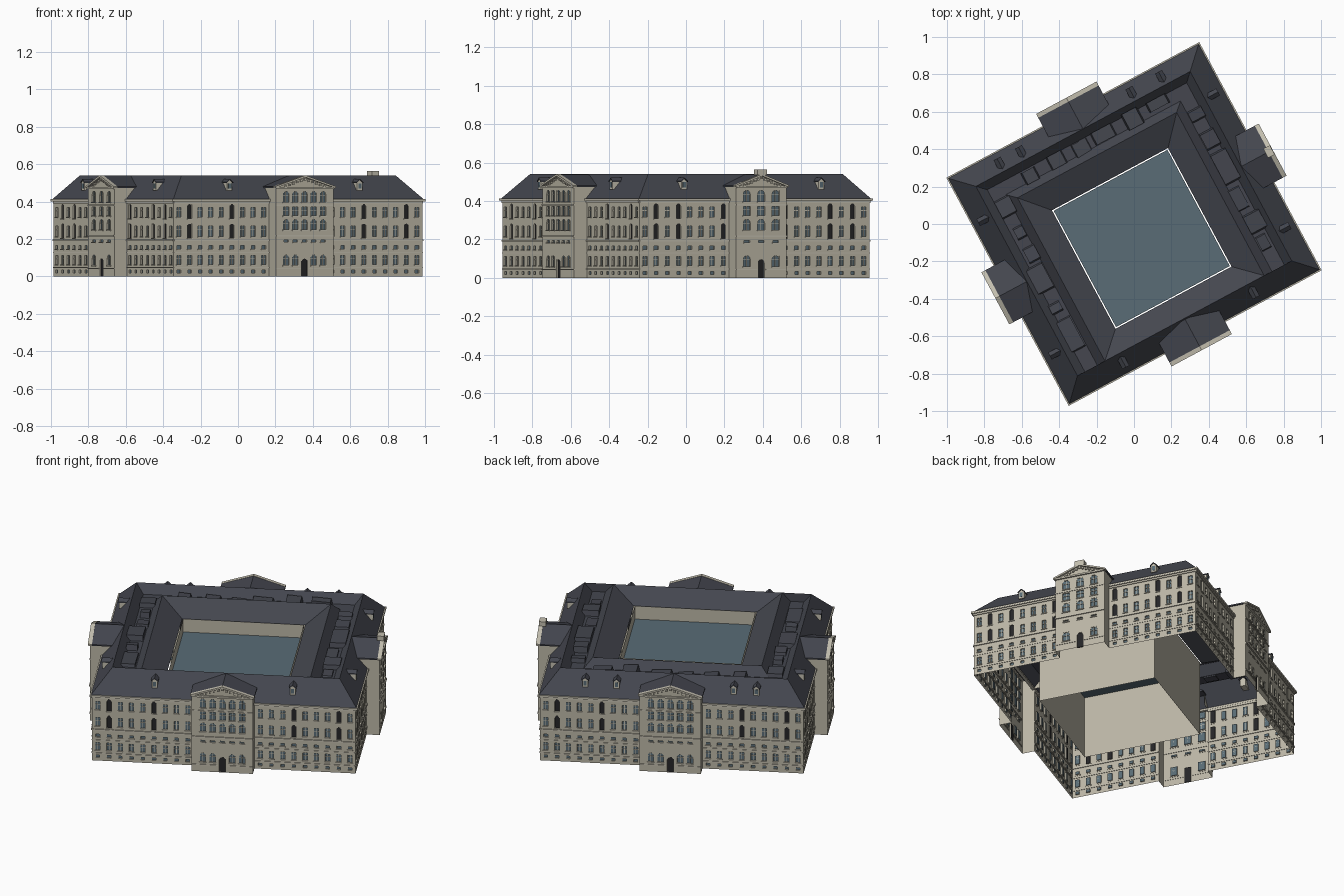
import bpy, bmesh, math, random
from mathutils import Matrix, Vector

if "Cube" in bpy.data.objects:
    bpy.data.objects.remove(bpy.data.objects["Cube"])

random.seed(4)
ROT = Matrix.Rotation(math.radians(28.2), 4, 'Z')
COL = {"wall": (.50, .47, .38, 1), "trim": (.55, .52, .43, 1), "roof": (.058, .062, .078, 1),
       "glass": (.10, .15, .18, 1), "dark": (.018, .018, .02, 1)}
MATS = {}
for n, c in COL.items():
    MATS[n] = bpy.data.materials.new(n)
    MATS[n].diffuse_color = c
PARTS = {}


def poly(part, mat, pts):
    bm = PARTS.setdefault((part, mat), bmesh.new())
    return bm.faces.new([bm.verts.new(p) for p in pts])


def prism(part, mat, f, prof, d0, d1):
    """Extrude an (s, z) outline through the wall direction d."""
    n = len(prof)
    poly(part, mat, [f(s, d1, z) for s, z in prof])
    poly(part, mat, [f(s, d0, z) for s, z in reversed(prof)])
    for i in range(n):
        a, b = prof[i], prof[(i + 1) % n]
        poly(part, mat, [f(a[0], d1, a[1]), f(a[0], d0, a[1]), f(b[0], d0, b[1]), f(b[0], d1, b[1])])


def box(part, mat, f, s0, s1, d0, d1, z0, z1):
    prism(part, mat, f, [(s0, z0), (s1, z0), (s1, z1), (s0, z1)], d0, d1)


def frame(k):
    """Side k (0 front, 1 right, 2 back, 3 left): s along wall, d outward, z up."""
    r = Matrix.Rotation(k * math.pi / 2, 3, 'Z')
    return lambda s, d, z: r @ Vector((s, -d, z))


def facade(f, s0, s1, d, top, wins):
    """Wall sheet with recessed windows; wins = (s, width, z0, z1, arched, dark)."""
    rects = [(s - w / 2, s + w / 2, a, b) for s, w, a, b, _, _ in wins]
    xs = sorted({s0, s1} | {round(v, 5) for r in rects for v in r[:2]})
    zs = sorted({0, top} | {v for r in rects for v in r[2:]})
    for x0, x1 in zip(xs, xs[1:]):
        for z0, z1 in zip(zs, zs[1:]):
            mx, mz = (x0 + x1) / 2, (z0 + z1) / 2
            if not any(r[0] < mx < r[1] and r[2] < mz < r[3] for r in rects):
                poly("outer_walls", "wall", [f(x0, d, z0), f(x1, d, z0), f(x1, d, z1), f(x0, d, z1)])
    for (x0, x1, z0, z1), (s, w, _, _, arched, dark) in zip(rects, wins):
        b = d - .008
        poly("dark_openings" if dark else "window_glass", "dark" if dark else "glass",
             [f(x0, b, z0), f(x1, b, z0), f(x1, b, z1), f(x0, b, z1)])
        loop = [(x0, z0), (x1, z0), (x1, z1), (x0, z1)]
        for p, q in zip(loop, loop[1:] + loop[:1]):
            poly("window_reveals", "wall", [f(p[0], d, p[1]), f(q[0], d, q[1]), f(q[0], b, q[1]), f(p[0], b, p[1])])
        if arched:
            h = w / 2
            for sg in (-1, 1):
                arc = [(s + sg * h * math.cos(t * math.pi / 8), z1 - h + h * math.sin(t * math.pi / 8)) for t in range(5)]
                poly("arch_corners", "wall", [f(a, d - .001, z) for a, z in arc + [(s + sg * h, z1)]])
        if z1 - z0 > .03 and not dark:
            box("window_bars", "trim", f, s - .0015, s + .0015, b, b + .004, z0, z1)
            box("window_bars", "trim", f, x0, x1, b, b + .004, z0 + .6 * (z1 - z0), z0 + .6 * (z1 - z0) + .003)
        if z0 > .05:
            box("window_sills", "trim", f, x0 - .004, x1 + .004, d - .002, d + .005, z0 - .006, z0)


# four street fronts, each with a projecting gabled bay
for k in range(4):
    f = frame(k)
    side = k % 2
    S, D, W = ((.754, .679, .175), (.679, .754, .15))[side]
    n, tall = ((9, (3, 7)), (8, (0, 4, 6)))[side]
    for sg in (-1, 1):
        wins = []
        for i in range(n):
            s = sg * (W + (S - W) * (i + .5) / n)
            t = i in tall
            wins += [(s, .026, .31 if t else .318, .385 if t else .37, t, t),
                     (s, .026, .205 if t else .215, .282 if t else .27, t, t),
                     (s, .024, .148, .165, False, False), (s, .026, .065, .112, False, False),
                     (s, .022, .018, .034, False, False)]
        a, b = sorted((sg * W, sg * S))
        facade(f, a, b, D, .41, wins)
        for z0, z1, o in ((.19, .198, .006), (.126, .131, .003), (.044, .05, .004), (.39, .40, .005), (.40, .412, .012)):
            box("string_courses", "trim", f, a, b, D - .004, D + o, z0, z1)
        # bay cheeks
        poly("bay_side_walls", "wall", [f(sg * W, D - .05, 0 + .41), f(sg * W, D, .41), f(sg * W, D, 0), f(sg * W, D + .075, 0),
                                        f(sg * W, D + .075, .475), f(sg * W, D - .05, .475)])
    # bay front with windows and a central door
    B = D + .075
    cols = (-.085, 0, .085) if side else (-.112, -.056, 0, .056, .112)
    ww = .042 if side else .034
    wins = []
    for s in cols:
        wins += [(s, ww, .398, .455, True, False), (s, ww, .325, .372, False, False), (s, ww, .25, .305, True, False),
                 (s, ww * .8, .185, .195, False, False)]
        wins.append((s, .036, 0, .095, True, True) if s == 0 else (s, ww, .06, .115, True, False))
    facade(f, -W, W, B, .475, wins)
    for z0, z1, o in ((.213, .221, .006), (.04, .046, .004), (.378, .384, .004), (.468, .478, .01)):
        gap = z0 < .1
        for a, b in ([(-W, -.025), (.025, W)] if gap else [(-W, W)]):
            box("bay_string_courses", "trim", f, a, b, B - .003, B + o, z0, z1)
    # pediment, raking cornice with blocks, gable roof
    poly("pediment_wall", "wall", [f(-W, B, .475), f(W, B, .475), f(0, B, .533)])
    e = W + .008
    prism("raking_cornice", "trim", f, [(-e, .472), (0, .53), (e, .472), (e, .482), (0, .541), (-e, .482)], B - .012, B + .012)
    for i in range(-6, 7):
        s = i * W / 7.5
        z = .526 - .058 * abs(s) / W
        box("pediment_blocks", "trim", f, s - .006, s + .006, B, B + .008, max(z - .012, .475), z)
    prism("bay_roof", "roof", f, [(-e, .473), (e, .473), (e, .481), (0, .539), (-e, .481)], D - .10, B - .012)
    if k == 1:
        box("gable_cap", "trim", f, -.028, .028, B - .03, B + .01, .535, .563)
    # dormers
    for s in ((-.40, .39), (-.40, .41), (-.5, -.32, .35, .48), (-.40, .41))[k]:
        prism("dormer_fronts", "trim", f, [(s - .016, .46), (s + .016, .46), (s + .016, .502), (s, .516), (s - .016, .502)], D - .09, D - .028)
        prism("dormer_roofs", "roof", f, [(s - .021, .499), (s, .517), (s + .021, .499), (s + .021, .504), (s, .522), (s - .021, .504)], D - .10, D - .024)
        box("dormer_windows", "glass", f, s - .009, s + .009, D - .03, D - .026, .47, .498)

# ring roof: eave, outer ridge, gutter, inner ridge, court eave (half width, front, back, z)
R = [(.762, -.687, .687, .41), (.65, -.572, .577, .54), (.605, -.572, .532, .488), (.53, -.572, .462, .488),
     (.483, -.572, .418, .54), (.352, -.447, .272, .468)]
rings = [[Vector((-h, a, z)), Vector((h, a, z)), Vector((h, b, z)), Vector((-h, b, z))] for h, a, b, z in R]
for i in range(5):
    for j in range(4):
        if j == 0 and i in (1, 2, 3):
            continue
        m = (j + 1) % 4
        poly("ring_roof", "roof", [rings[i][j], rings[i][m], rings[i + 1][m], rings[i + 1][j]])
for j in (0, 1):
    poly("ring_roof", "roof", [rings[i][j] for i in (1, 2, 3, 4)])
# thin eave edge around the perimeter
for k in range(4):
    f = frame(k)
    s, d = ((.767, .692), (.692, .767))[k % 2]
    box("eave_edge", "trim", f, -s, s, d - .018, d, .402, .413)
    # low plant decks and boxes in the roof gutter
    if k:
        c, L = ((.497, .48), (.567, .46))[k % 2]
        s = -L
        while s < L - .1:
            l, w = random.uniform(.06, .2), random.uniform(.025, .05)
            o, t = random.uniform(-.015, .015), random.uniform(.498, .528)
            prism("gutter_decks", "roof", f, [(s, .48), (s + l, .48), (s + l - .01, t), (s + .01, t - .006)], c + o - w, c + o + w)
            s += l + random.uniform(.01, .07)

# inner court: open-bottomed walls and glass cover
x, y0, y1 = .345, -.44, .265
q = [(-x, y0), (x, y0), (x, y1), (-x, y1)]
for a, b in zip(q, q[1:] + q[:1]):
    poly("court_walls", "wall", [(*a, 0), (*a, .472), (*b, .472), (*b, 0)])
poly("court_glass_cover", "glass", [(*p, .39) for p in q])

# make the objects, turned to their plan angle
for (name, mat), bm in PARTS.items():
    bmesh.ops.remove_doubles(bm, verts=bm.verts, dist=1e-5)
    if name in ("window_bars", "window_sills", "string_courses", "raking_cornice", "bay_roof", "dormer_fronts",
                "dormer_roofs", "gutter_decks", "eave_edge", "pediment_blocks", "gable_cap", "dormer_windows", "ring_roof"):
        bmesh.ops.recalc_face_normals(bm, faces=bm.faces)
    bm.transform(ROT)
    me = bpy.data.meshes.new(name)
    bm.to_mesh(me)
    bm.free()
    me.materials.append(MATS[mat])
    bpy.context.collection.objects.link(bpy.data.objects.new(name, me))

for m in bpy.data.materials:
    if m.users and not m.is_grease_pencil:
        m.use_nodes = True
        m.node_tree.nodes["Principled BSDF"].inputs["Base Color"].default_value = m.diffuse_color
